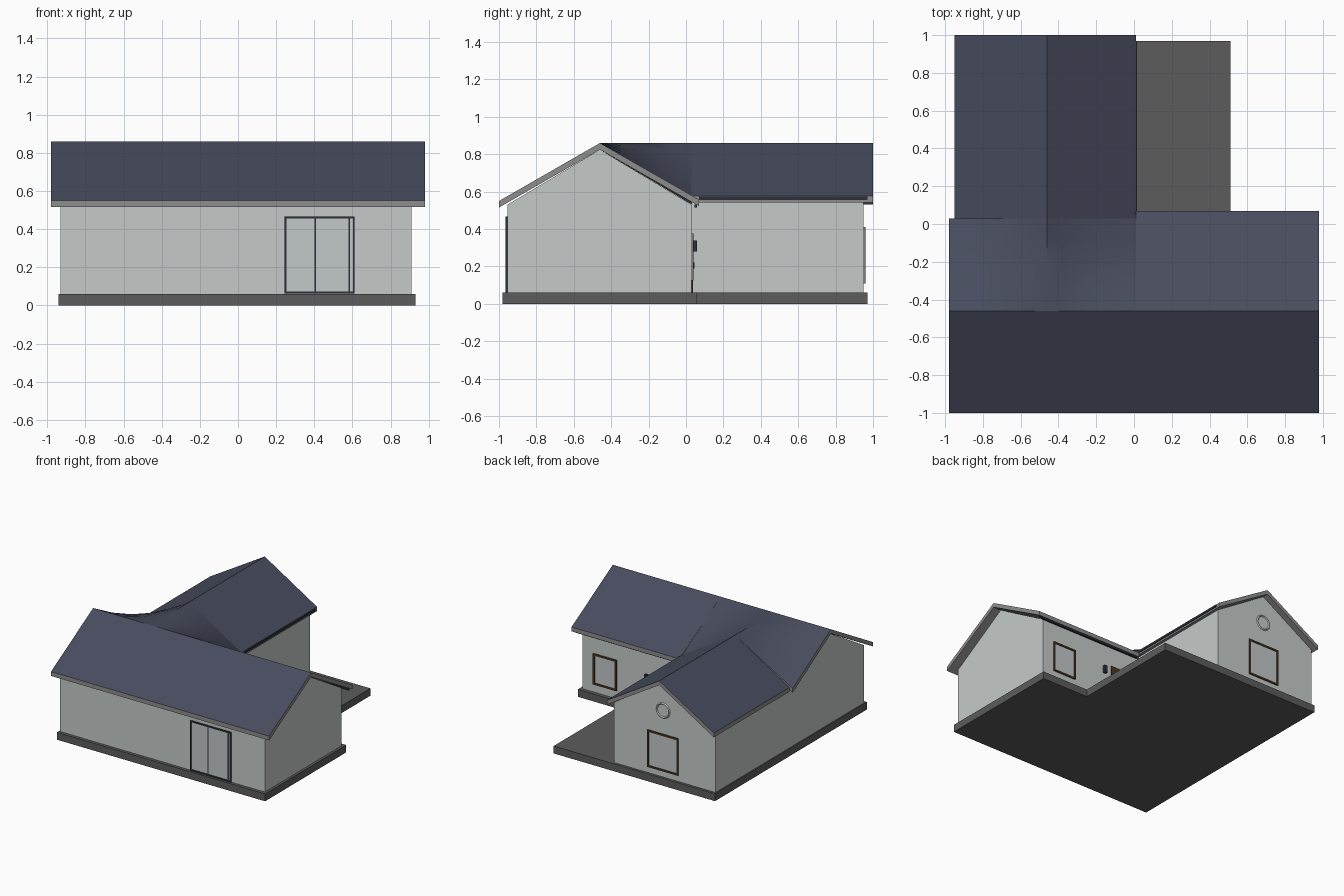
import bpy
import bmesh
from math import pi
from mathutils import Matrix, Vector

if "Cube" in bpy.data.objects:
    bpy.data.objects.remove(bpy.data.objects["Cube"], do_unlink=True)


def material(name, r, g, b):
    m = bpy.data.materials.new(name)
    m.use_nodes = True
    m.diffuse_color = (r, g, b, 1)
    m.node_tree.nodes["Principled BSDF"].inputs["Base Color"].default_value = (r, g, b, 1)
    return m


WALL = material("pale wall", .56, .60, .59)
ROOF = material("slate blue roof", .063, .072, .110)
TRIM = material("grey trim", .27, .27, .27)
BASE = material("dark grey concrete", .107, .107, .107)
DARK = material("dark metal", .025, .03, .045)
BROWN = material("brown wood", .07, .035, .015)
GLASS = material("pale glass", .54, .58, .585)


def finish(name, bm, *mats):
    bmesh.ops.recalc_face_normals(bm, faces=bm.faces)
    me = bpy.data.meshes.new(name)
    if len(mats) > 1:  # upward faces take the first material, the rest the second
        for f in bm.faces:
            f.material_index = 0 if f.normal.z > .3 else 1
    bm.to_mesh(me)
    bm.free()
    for m in mats:
        me.materials.append(m)
    ob = bpy.data.objects.new(name, me)
    bpy.context.collection.objects.link(ob)
    return ob


def boxes(name, mat, *spans):
    bm = bmesh.new()
    for x0, x1, y0, y1, z0, z1 in spans:
        mid = Vector((x0 + x1, y0 + y1, z0 + z1)) / 2
        size = Matrix.Diagonal((x1 - x0, y1 - y0, z1 - z0, 1))
        bmesh.ops.create_cube(bm, size=1, matrix=Matrix.Translation(mid) @ size)
    return finish(name, bm, mat)


def prism(name, profile, along, start, end, *mats):
    """Extrude a (horizontal, z) profile along x or y."""
    bm = bmesh.new()
    place = (lambda p, s: (s, p[0], p[1])) if along == "x" else (lambda p, s: (p[0], s, p[1]))
    a = bm.faces.new([bm.verts.new(place(p, start)) for p in profile])
    ext = bmesh.ops.extrude_face_region(bm, geom=[a])["geom"]
    shift = Vector(place((0, 0), end - start))
    bmesh.ops.translate(bm, vec=shift, verts=[v for v in ext if isinstance(v, bmesh.types.BMVert)])
    return finish(name, bm, *mats)


def slab(name, line, *where):
    """Roof sheet of constant vertical thickness below a profile line."""
    under = [(h, z - THICK) for h, z in reversed(line)]
    return prism(name, line + under, *where, ROOF, TRIM)


def frame(name, mat, x0, x1, y0, y1, z0, z1, w):
    return boxes(name, mat,
                 (x0, x0 + w, y0, y1, z0, z1), (x1 - w, x1, y0, y1, z0, z1),
                 (x0, x1, y0, y1, z0, z0 + w), (x0, x1, y0, y1, z1 - w, z1))


THICK = .035
RIDGE = (-.46, .86)
EAVE_L, EAVE_R = (-.95, .567), (.01, .577)
JOIN = .03

# Foundation and patio
prism_base = [(-.94, -.98), (.93, -.98), (.93, .06), (.51, .06), (.51, .97), (-.94, .97)]
bm = bmesh.new()
foot = bm.faces.new([bm.verts.new((x, y, 0)) for x, y in prism_base])
top = bmesh.ops.extrude_face_region(bm, geom=[foot])["geom"]
bmesh.ops.translate(bm, vec=(0, 0, .06), verts=[v for v in top if isinstance(v, bmesh.types.BMVert)])
finish("foundation", bm, BASE)

# Walls of the two wings
prism("main_walls", [(-.955, .06), (JOIN, .06), (JOIN, .53), (-.46, .825), (-.955, .53)],
      "x", -.93, .91, WALL)
prism("rear_wing_walls", [(-.93, .06), (-.02, .06), (-.02, .55), (-.46, .825), (-.93, .54)],
      "y", JOIN, .95, WALL)

# Roof sheets
slab("front_roof", [(-1.0, .55), RIDGE], "x", -.98, .98)
slab("back_roof", [RIDGE, (.07, .557)], "x", .01, .98)
slab("rear_wing_roof", [EAVE_L, RIDGE, EAVE_R], "y", JOIN, 1.0)

# Blended roof between the straight main ridge and the rear wing profile
bm = bmesh.new()
N, ROWS = 6, 4
left, mid, right = (Vector(p) for p in ((-.98, .567), RIDGE, EAVE_R))
profile = [left.lerp(mid, i / N) for i in range(N)] + [mid.lerp(right, i / N) for i in range(N + 1)]
grid = [[bm.verts.new((p.x, RIDGE[0] + (JOIN - RIDGE[0]) * t / ROWS,
                       RIDGE[1] + (p.y - RIDGE[1]) * t / ROWS)) for p in profile]
        for t in range(ROWS + 1)]
for r in range(ROWS):
    for c in range(2 * N):
        bm.faces.new((grid[r][c], grid[r][c + 1], grid[r + 1][c + 1], grid[r + 1][c]))
ext = bmesh.ops.extrude_face_region(bm, geom=bm.faces[:])["geom"]
bmesh.ops.translate(bm, vec=(0, 0, -THICK), verts=[v for v in ext if isinstance(v, bmesh.types.BMVert)])
blend = finish("blended_roof", bm, ROOF, TRIM)
bpy.context.view_layer.objects.active = blend
blend.select_set(True)
bpy.ops.object.shade_smooth_by_angle(angle=pi / 5)
blend.select_set(False)

# Dark gutter strips below the courtyard eaves
boxes("courtyard_gutters", DARK, (0, .016, .07, .97, .556, .574),
      (.02, .96, .045, .06, .515, .53))

# Sliding door on the front
boxes("sliding_door_glass", GLASS, (.25, .605, -.96, -.95, .065, .46))
frame("sliding_door_frame", DARK, .245, .612, -.966, -.95, .062, .466, .01)
boxes("sliding_door_mullions", DARK, (.402, .408, -.964, -.95, .065, .46),
      (.58, .586, -.964, -.95, .065, .46))

# Courtyard and gable windows
for name, x0, x1, y, z0, z1 in (("courtyard_window", .60, .81, JOIN, .125, .375),
                                ("gable_window", -.60, -.32, .95, .11, .41)):
    boxes(name + "_glass", GLASS, (x0, x1, y - .005, y + .004, z0, z1))
    frame(name + "_frame", BROWN, x0, x1, y - .005, y + .01, z0, z1, .014)

# Back door and its lamp
boxes("back_door", BROWN, (.06, .25, .025, .038, .06, .37))
boxes("back_door_handle", DARK, (.225, .235, .035, .046, .19, .22))
boxes("wall_lamp", DARK, (.308, .334, .04, .06, .28, .34), (.315, .327, .028, .042, .3, .32))

# Round vent ring on the rear gable
bpy.ops.mesh.primitive_torus_add(major_radius=.057, minor_radius=.007, major_segments=16,
                                 minor_segments=4, location=(-.46, .95, .6), rotation=(pi / 2, 0, 0))
vent = bpy.context.object
vent.name = "round_vent"
vent.data.materials.append(WALL)
